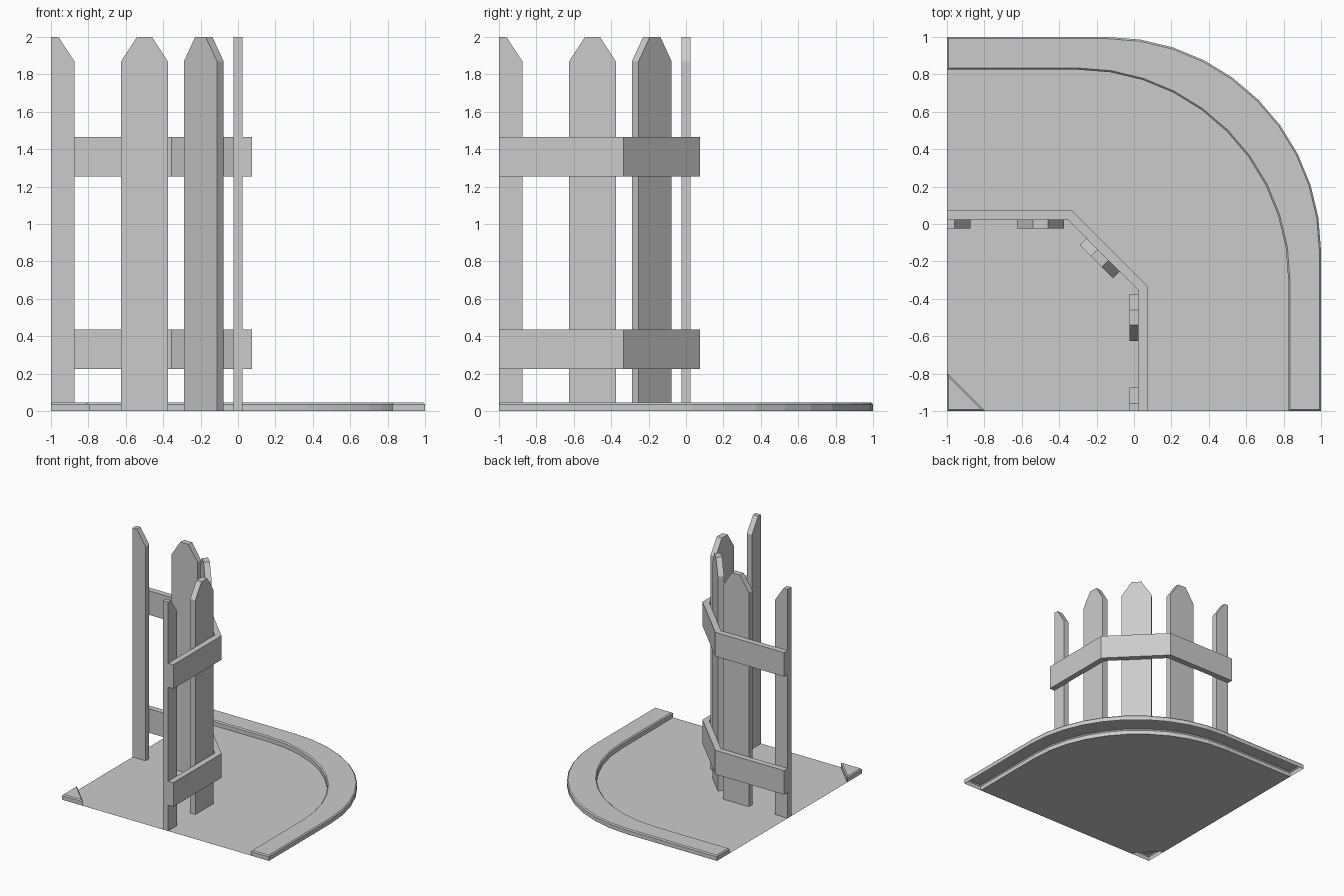
import bpy, bmesh
from math import sin, cos, pi
from mathutils import Matrix

cube = bpy.data.objects.get("Cube")
if cube:
    bpy.data.objects.remove(cube)

grey = bpy.data.materials.new("plain grey")
grey.use_nodes = True
GREY = (0.6, 0.6, 0.6, 1)
grey.diffuse_color = GREY
grey.node_tree.nodes["Principled BSDF"].inputs["Base Color"].default_value = GREY

CURB_TOP, BEVEL = 0.045, 0.009
HALF = 0.025          # half the board thickness


def finish(name, bm):
    mesh = bpy.data.meshes.new(name)
    bm.to_mesh(mesh)
    bm.free()
    mesh.materials.append(grey)
    obj = bpy.data.objects.new(name, mesh)
    bpy.context.collection.objects.link(obj)
    return obj


def flat_face(points, z):
    """A bmesh holding one upward polygon."""
    bm = bmesh.new()
    face = bm.faces.new([bm.verts.new((x, y, z)) for x, y in points])
    face.normal_update()
    if face.normal.z < 0:
        face.normal_flip()
    return bm


def shell(name, points):
    """Raised slab with a chamfered top and an open underside."""
    bm = flat_face(points, CURB_TOP - BEVEL)
    rim = list(bm.edges)
    skirt = bmesh.ops.extrude_edge_only(bm, edges=rim)["geom"]
    for v in skirt:
        if isinstance(v, bmesh.types.BMVert):
            v.co.z = 0
    top = [f for f in bm.faces if len(f.verts) == len(points) and f.normal.z > 0.9]
    bmesh.ops.inset_region(bm, faces=top, thickness=BEVEL, depth=BEVEL,
                           use_boundary=True, use_even_offset=True)
    return finish(name, bm)


def prism(name, points, depth_vector, matrix=Matrix()):
    """Closed solid swept from a polygon of 3D points."""
    bm = bmesh.new()
    face = bm.faces.new([bm.verts.new(p) for p in points])
    out = bmesh.ops.extrude_face_region(bm, geom=[face])["geom"]
    verts = [v for v in out if isinstance(v, bmesh.types.BMVert)]
    bmesh.ops.translate(bm, vec=depth_vector, verts=verts)
    bmesh.ops.recalc_face_normals(bm, faces=bm.faces)
    bm.transform(matrix)
    return finish(name, bm)


def quarter(limit, centre, steps=10):
    """Rounded corner line from the front end to the side end."""
    r = limit - centre
    arc = [(centre + r * cos(i * pi / 2 / steps), centre + r * sin(i * pi / 2 / steps))
           for i in range(steps + 1)]
    return [(limit, -1)] + arc + [(-1, limit)]


# Ground, curved curb and corner curb
inner = quarter(0.825, -0.3)
outer = quarter(1, -0.145)
cut = -0.795
finish("ground", flat_face([(cut, -1)] + inner + [(-1, cut)], 0))
shell("curved_curb", outer + inner[::-1])
shell("corner_curb", [(-1, -1), (cut, -1), (-1, cut)])

# Pickets: pointed boards with a narrow flat tip
W, TIP, SHOULDER = 0.125, 0.04, 1.87
left_half = [(-W, 0), (-W, SHOULDER), (-TIP, 2)]
right_half = [(-x, z) for x, z in left_half[::-1]]
whole = left_half + right_half
half = [(0, 0), (0, 2)] + right_half


def picket(name, outline, x, y, angle):
    matrix = Matrix.Translation((x, y, 0)) @ Matrix.Rotation(angle, 4, "Z")
    prism(name, [(px, -HALF, pz) for px, pz in outline], (0, 2 * HALF, 0), matrix)


mirrored_half = [(-x, z) for x, z in half]
picket("back_end_picket", half, -1, 0, 0)
picket("back_picket", whole, -0.5, 0, 0)
picket("corner_picket", whole, -0.183, -0.183, -pi / 4)
picket("side_picket", whole, 0, -0.5, -pi / 2)
picket("side_end_picket", mirrored_half, 0, -1, -pi / 2)

# Rails that bend round the corner behind the pickets
IN, OUT = HALF, 0.075
back = [(-1, OUT), (-0.335, OUT)]
front = [(-0.356, IN), (-1, IN)]
swap = lambda pts: [(y, x) for x, y in pts[::-1]]
rail = back + swap(back) + swap(front) + front
for name, z in (("lower_rail", 0.225), ("upper_rail", 1.255)):
    prism(name, [(x, y, z) for x, y in rail], (0, 0, 0.21))
